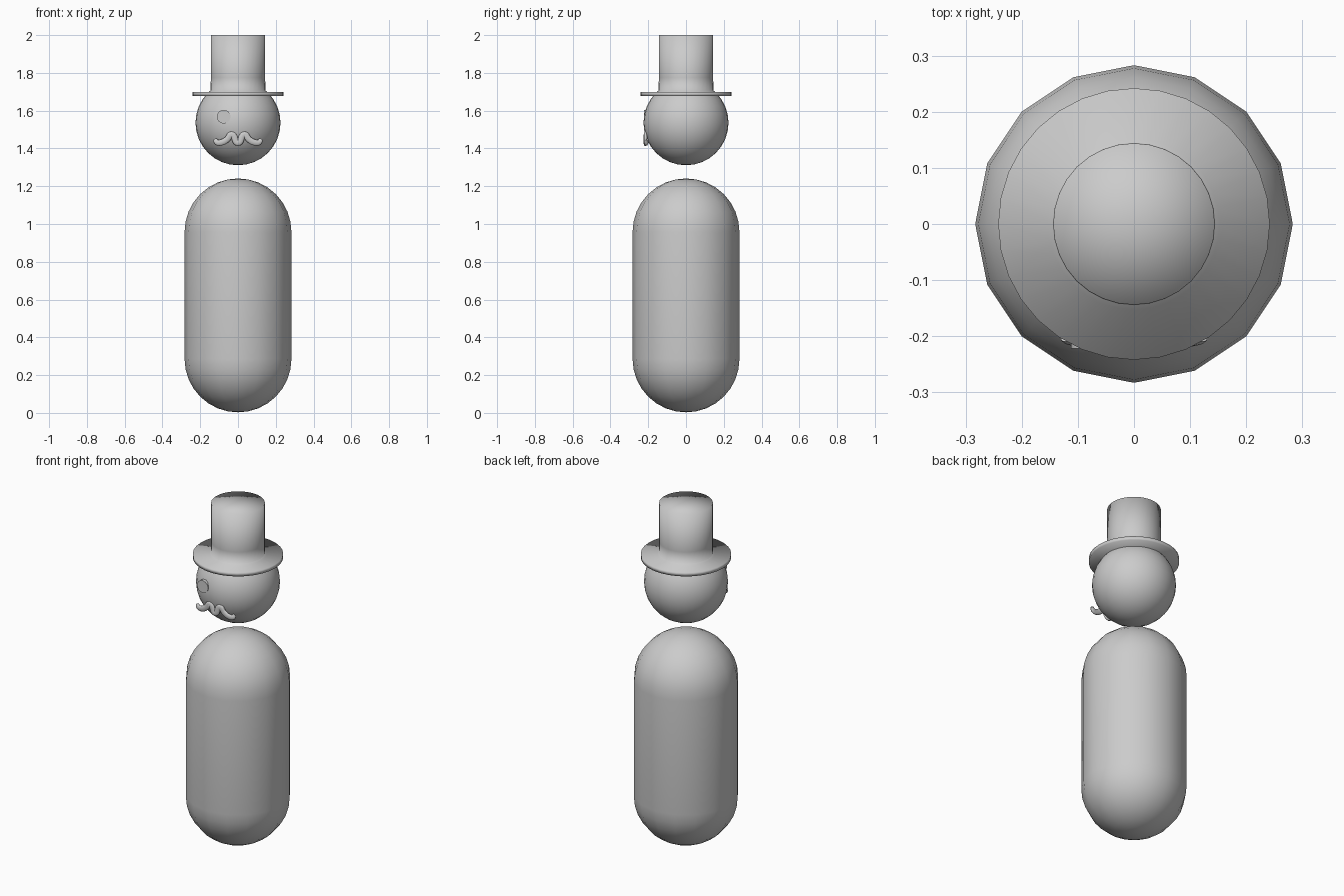
import bpy, bmesh
from math import sin, cos, pi

if "Cube" in bpy.data.objects:
    bpy.data.objects.remove(bpy.data.objects["Cube"])


def lathe(name, profile, sides):
    """Revolve (radius, z) points around z; zero radius makes a pole."""
    bm = bmesh.new()
    rings = []
    for r, z in profile:
        if r < 1e-5:
            rings.append([bm.verts.new((0, 0, z))])
        else:
            rings.append([bm.verts.new((r * cos(2 * pi * i / sides),
                                        r * sin(2 * pi * i / sides), z))
                          for i in range(sides)])
    for a, b in zip(rings, rings[1:]):
        for i in range(sides):
            j = (i + 1) % sides
            if len(a) == 1:
                bm.faces.new((a[0], b[j], b[i]))
            elif len(b) == 1:
                bm.faces.new((a[i], a[j], b[0]))
            else:
                bm.faces.new((a[i], a[j], b[j], b[i]))
    bmesh.ops.recalc_face_normals(bm, faces=bm.faces)
    mesh = bpy.data.meshes.new(name)
    bm.to_mesh(mesh)
    bm.free()
    mesh.shade_smooth()
    ob = bpy.data.objects.new(name, mesh)
    bpy.context.collection.objects.link(ob)
    return ob


def arc(r, zc, a0, a1, n):
    return [(r * cos(a0 + (a1 - a0) * i / n), zc + r * sin(a0 + (a1 - a0) * i / n))
            for i in range(n + 1)]


# Capsule body, 16 sides
R = 0.283
lathe("body", arc(R, R + 0.003, -pi / 2, 0, 8) + arc(R, 1.241 - R, 0, pi / 2, 8), 16)

# Round head
lathe("head", arc(0.225, 1.536, -pi / 2, pi / 2, 16), 32)

# Top hat: brim and crown in one smooth profile
lathe("top_hat", [(0, 1.677), (0.242, 1.677), (0.242, 1.70), (0.145, 1.70),
                  (0.144, 1.775), (0.144, 2.0), (0, 2.0)], 32)

# Monocle disc, standing upright in front of the face
monocle = lathe("monocle", [(0, -0.01), (0.036, -0.01), (0.036, 0.01), (0, 0.01)], 24)
monocle.rotation_euler.x = pi / 2
monocle.location = (-0.076, -0.212, 1.568)
monocle.data.set_sharp_from_angle(angle=0.6)

# Moustache: a flattened wavy tube, one half defined and mirrored
half = [(0.033, -0.001, 1.474), (0.058, 0.001, 1.448), (0.088, 0.005, 1.432),
        (0.112, 0.012, 1.433), (0.122, 0.018, 1.448)]
points = [(-x, y, z) for x, y, z in reversed(half)] + [(0, -0.002, 1.429)] + half
radii = [0.6, 0.9, 1, 1, 1, 1, 1, 1, 1, 0.9, 0.6]
curve = bpy.data.curves.new("moustache", 'CURVE')
curve.dimensions = '3D'
curve.bevel_depth = 0.017
curve.bevel_resolution = 3
curve.use_fill_caps = True
spline = curve.splines.new('BEZIER')
spline.bezier_points.add(len(points) - 1)
spline.resolution_u = 6
for bp, p, r in zip(spline.bezier_points, points, radii):
    bp.co = p
    bp.radius = r
    bp.handle_left_type = bp.handle_right_type = 'AUTO'
moustache = bpy.data.objects.new("moustache", curve)
moustache.location.y = -0.214
moustache.scale.y = 0.55
bpy.context.collection.objects.link(moustache)
